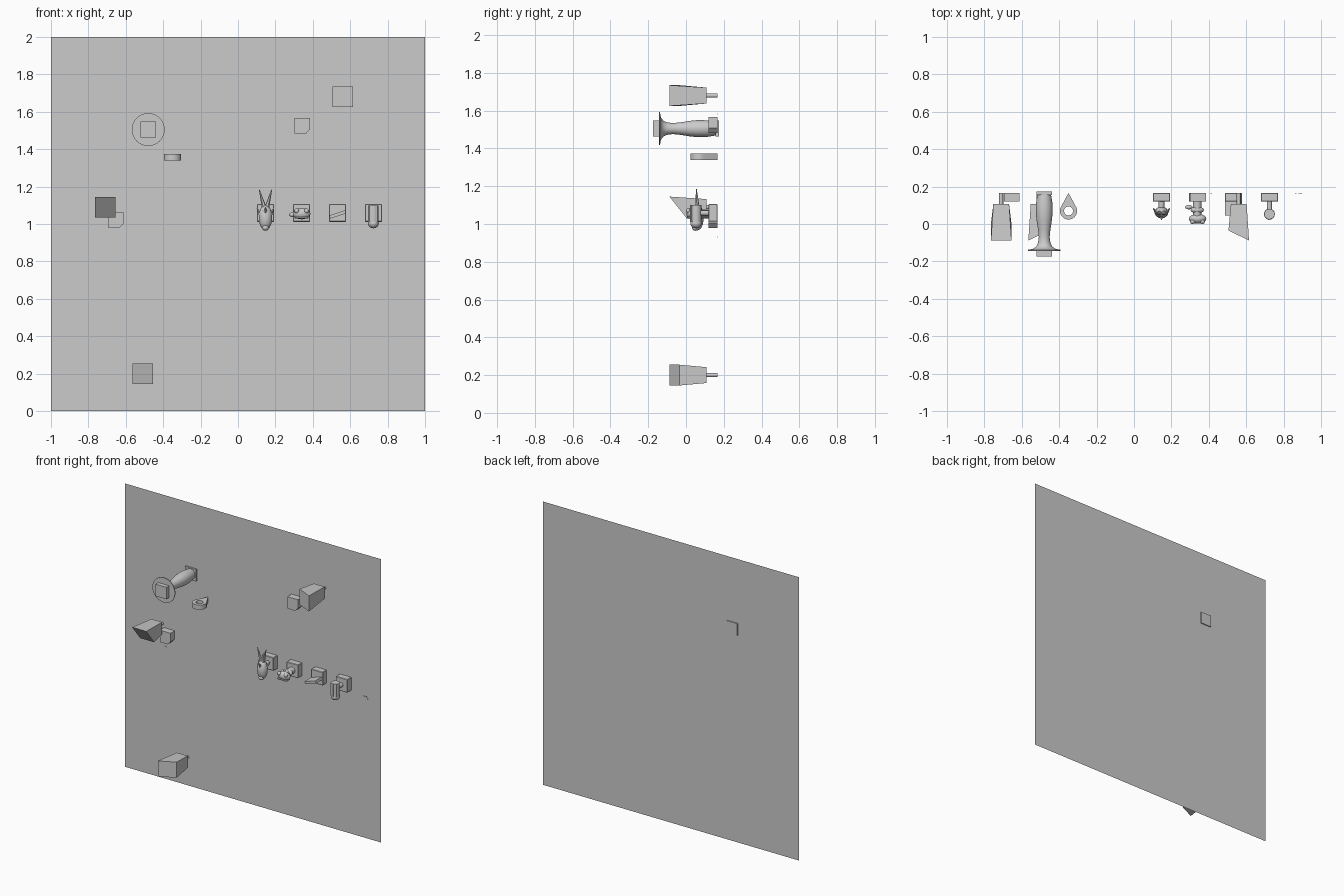
import bpy, bmesh
from math import pi, sin, cos, radians
from mathutils import Matrix, Vector

if "Cube" in bpy.data.objects:
    bpy.data.objects.remove(bpy.data.objects["Cube"])

WALL = 0.167


def finish(name, bm, smooth=False):
    bmesh.ops.recalc_face_normals(bm, faces=bm.faces)
    me = bpy.data.meshes.new(name)
    bm.to_mesh(me)
    bm.free()
    ob = bpy.data.objects.new(name, me)
    bpy.context.collection.objects.link(ob)
    if smooth:
        bpy.ops.object.select_all(action='DESELECT')
        ob.select_set(True)
        bpy.context.view_layer.objects.active = ob
        bpy.ops.object.shade_smooth_by_angle(angle=radians(40))
    return ob


def box(name, lo, hi, bevel=0.0, tilt=0.0):
    lo, hi = Vector(lo), Vector(hi)
    bm = bmesh.new()
    bmesh.ops.create_cube(bm, size=1)
    m = (Matrix.Translation((lo + hi) / 2) @ Matrix.Rotation(tilt, 4, 'Y')
         @ Matrix.Diagonal((*(hi - lo), 1)))
    bm.transform(m)
    if bevel:
        bmesh.ops.bevel(bm, geom=bm.edges[:], offset=bevel, segments=1, affect='EDGES')
    return finish(name, bm)


def ball(name, loc, size, seg=16):
    bm = bmesh.new()
    bmesh.ops.create_uvsphere(bm, u_segments=seg, v_segments=10, radius=1)
    bm.transform(Matrix.Translation(loc) @ Matrix.Diagonal((*size, 1)))
    return finish(name, bm, True)


def rod(name, a, b, r1, r2, seg=12):
    a, b = Vector(a), Vector(b)
    bm = bmesh.new()
    bmesh.ops.create_cone(bm, cap_ends=True, segments=seg, radius1=r1, radius2=r2,
                          depth=(b - a).length)
    bm.transform(Matrix.Translation((a + b) / 2)
                 @ (b - a).to_track_quat('Z', 'Y').to_matrix().to_4x4())
    return finish(name, bm, True)


def lathe_y(name, x, z, profile, seg=32):
    bm = bmesh.new()
    rings = [[bm.verts.new((x + r * cos(2 * pi * i / seg), y, z + r * sin(2 * pi * i / seg)))
              for i in range(seg)] for y, r in profile]
    for a, b in zip(rings, rings[1:]):
        for i in range(seg):
            j = (i + 1) % seg
            bm.faces.new((a[i], a[j], b[j], b[i]))
    bm.faces.new(rings[0])
    bm.faces.new(rings[-1])
    return finish(name, bm, True)


def peg(name, x, z, front):
    # tapered block with a slanted front, front lists y at BL, BR, TR, TL
    bm = bmesh.new()
    signs = [(-1, -1), (1, -1), (1, 1), (-1, 1)]
    f = [bm.verts.new((x + .055 * s, y, z + .055 * t)) for (s, t), y in zip(signs, front)]
    b = [bm.verts.new((x + .042 * s, .108, z + .042 * t)) for s, t in signs]
    bm.faces.new(f)
    bm.faces.new(b)
    for i in range(4):
        j = (i + 1) % 4
        bm.faces.new((f[i], f[j], b[j], b[i]))
    finish(name, bm)
    rod(name + "_pin", (x, .1, z), (x, WALL, z), .011, .011)


def keystone(name, x, z):
    pts = [(-.042, .042), (.042, .042), (.042, -.018), (.02, -.042), (-.042, -.042)]
    bm = bmesh.new()
    f = bm.faces.new([bm.verts.new((x + u, WALL, z + v)) for u, v in pts])
    g = bmesh.ops.extrude_face_region(bm, geom=[f])
    bmesh.ops.translate(bm, vec=(0, -.047, 0),
                        verts=[v for v in g['geom'] if isinstance(v, bmesh.types.BMVert)])
    finish(name, bm)


# wall panel
bm = bmesh.new()
bm.faces.new([bm.verts.new(p) for p in
              [(-1, WALL, 0), (1, WALL, 0), (1, WALL, 2), (-1, WALL, 2)]])
finish("wall_panel", bm)

# turned handle with flared rim and square ends
lathe_y("turned_handle", -.48, 1.505,
        [(-.144, .088), (-.138, .088), (-.133, .06), (-.12, .042), (-.1, .033), (-.07, .029),
         (-.03, .033), (.02, .041), (.06, .045), (.11, .044), (.16, .036)])
box("handle_front_block", (-.522, -.174, 1.463), (-.438, -.142, 1.547))
box("handle_base_plate", (-.522, .155, 1.463), (-.438, .174, 1.547))

# teardrop loop with a round hole
bm = bmesh.new()
n = 32
outer, inner = [], []
for i in range(n):
    a = 2 * pi * i / n - pi / 2
    tip = i == n // 2
    near = abs(i - n // 2) <= 5
    u, v = .046 * cos(a), .046 * sin(a)
    if near:  # straight flanks up to the tip
        k = 1 - abs(i - n // 2) / 6
        s = 1 if i < n // 2 else -1
        u, v = s * .0385 * (1 - k), .025 + .071 * k
    if tip:
        u, v = 0, .096
    outer.append((-.35 + u, .07 + v))
    inner.append((-.35 + .024 * cos(a), .07 + .024 * sin(a)))
loops = [[bm.verts.new((x, y, z)) for x, y in ring]
         for ring, z in [(outer, 1.34), (outer, 1.373), (inner, 1.373), (inner, 1.34)]]
for k in range(4):
    a, b = loops[k], loops[(k + 1) % 4]
    for i in range(n):
        j = (i + 1) % n
        bm.faces.new((a[i], a[j], b[j], b[i]))
finish("teardrop_loop", bm, True)

# slanted tapered pegs
peg("left_peg", -.71, 1.09, (0, 0, -.088, -.088))
peg("low_peg", -.51, .2, (-.088, -.035, -.035, -.088))
peg("high_peg", .56, 1.68, (-.035, -.088, -.088, -.035))

# chamfered blocks
keystone("left_chamfer_block", -.653, 1.022)
keystone("right_chamfer_block", .343, 1.525)

# row of hook mounts
for i, x in enumerate((.147, .34, .532, .724)):
    box(f"hook_mount_{i + 1}", (x - .046, .12, 1.012), (x + .046, WALL, 1.106), .003)

# hanging fish hook: body, forked tail, fins
ball("fish_body", (.147, .062, 1.035), (.036, .032, .068))
rod("fish_stalk", (.147, .06, 1.06), (.147, .125, 1.06), .014, .016)
ball("fish_mouth", (.147, .052, .98), (.018, .02, .016))
for s in (-1, 1):
    rod("fish_tail", (.147 + .006 * s, .06, 1.085), (.147 + .034 * s, .055, 1.185), .013, .002, 6)
    rod("fish_side_fin", (.147 + .025 * s, .06, 1.05), (.147 + .046 * s, .085, 1.085), .012, .001, 6)
rod("fish_back_fin", (.147, .045, 1.06), (.147, .022, 1.09), .013, .001, 6)

# rounded creature hook
ball("creature_head", (.34, .028, 1.055), (.047, .026, .03))
rod("creature_neck", (.338, .04, 1.057), (.338, .125, 1.057), .022, .024)
ball("creature_brow", (.338, .075, 1.06), (.036, .018, .022))
box("creature_lip", (.302, .002, 1.03), (.378, .04, 1.038), .002)
for s in (-1, 1):
    ball("creature_eye", (.34 + .026 * s, .012, 1.07), (.013, .012, .013), 12)
ball("creature_fin", (.293, .09, 1.05), (.02, .012, .012), 12)

# tilted blade hook
box("blade_hook", (.488, .045, 1.042), (.577, .122, 1.06), 0, radians(-18))

# ribbed post hook with rounded foot
rod("post_arm", (.724, .06, 1.058), (.724, .125, 1.058), .014, .014)
rod("ribbed_post", (.724, .053, 1.0), (.724, .053, 1.1), .028, .028, 16)
ball("post_foot", (.724, .053, 1.003), (.029, .03, .026))
for dx in (-.018, 0, .018):
    box("post_rib", (.724 + dx - .004, .022 + abs(dx) * .5, 1.01), (.724 + dx + .004, .05, 1.1))

# tiny wall studs
for x, z in ((.865, .998), (.885, .998), (.893, .985), (.413, 1.583), (-.68, .932)):
    box("wall_stud", (x - .005, WALL - .003, z - .003), (x + .005, WALL, z + .003))
